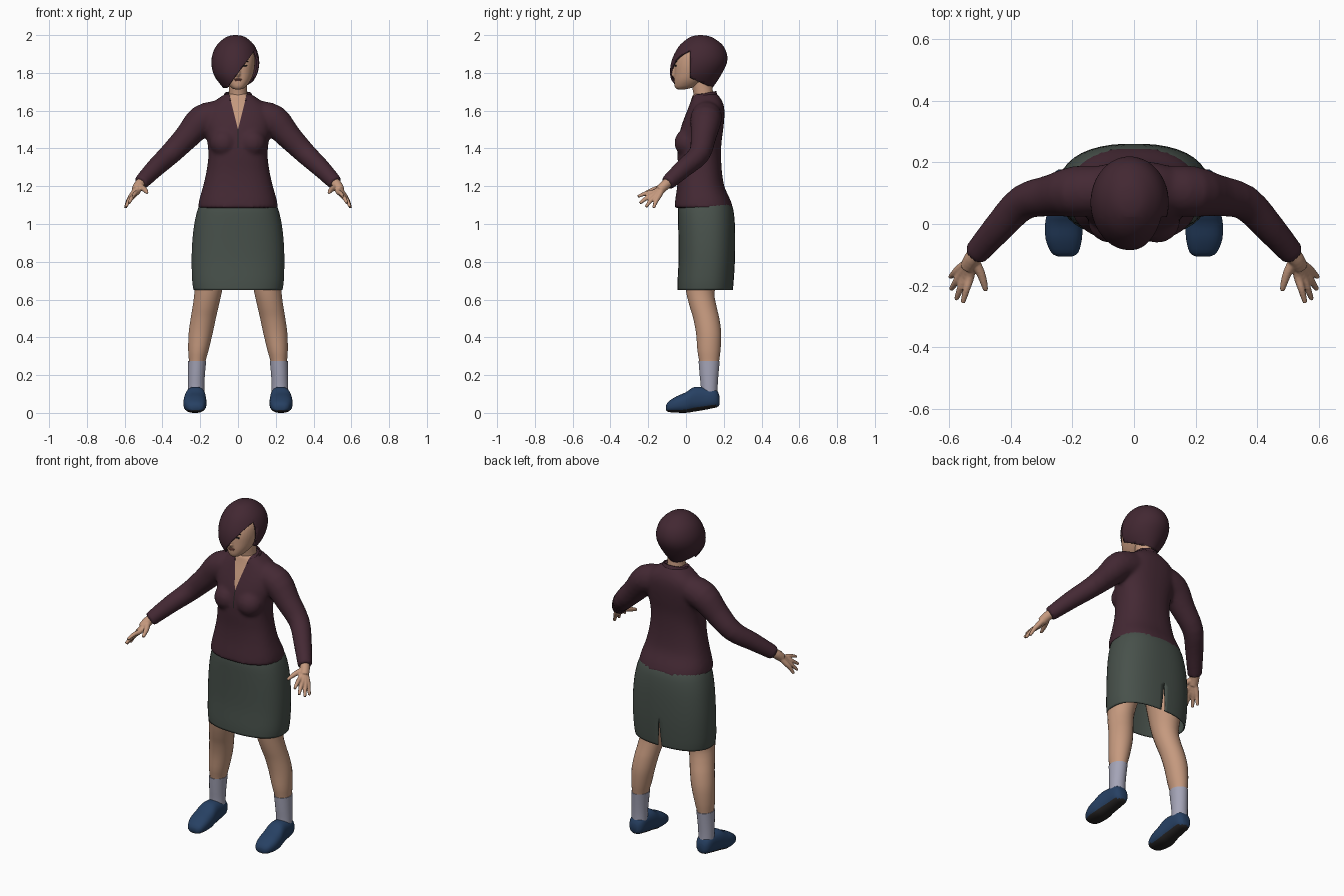
import bpy, bmesh, math
from mathutils import Vector, Matrix

if "Cube" in bpy.data.objects:
    bpy.data.objects.remove(bpy.data.objects["Cube"])


def mat(name, *rgb):
    m = bpy.data.materials.new(name)
    m.diffuse_color = (*rgb, 1)
    m.use_nodes = True
    m.node_tree.nodes["Principled BSDF"].inputs["Base Color"].default_value = m.diffuse_color
    return m


MAROON = mat("maroon cloth", .058, .022, .034)
HAIR = mat("dark maroon hair", .055, .021, .032)
SKIRT = mat("grey green", .064, .082, .070)
SKIN = mat("skin", .56, .32, .21)
SOCK = mat("pale lilac grey", .37, .37, .47)
SHOE = mat("navy blue", .020, .052, .125)
DARK = mat("near black", .020, .018, .018)
LIPS = mat("lip red", .33, .12, .09)


def resample(rows, k=3):
    """Catmull-Rom smoothing of rows of numbers."""
    out, n = [], len(rows)
    for i in range(n - 1):
        a, b, c, d = (rows[min(max(j, 0), n - 1)] for j in range(i - 1, i + 3))
        for s in range(k):
            t = s / k
            out.append([.5 * (2 * q + (r - p) * t + (2 * p - 5 * q + 4 * r - u) * t * t
                              + (3 * q - p - 3 * r + u) * t ** 3)
                        for p, q, r, u in zip(a, b, c, d)])
    return out + [list(rows[-1])]


def skin_rings(bm, rings, caps):
    vs = [[bm.verts.new(p) for p in ring] for ring in rings]
    n = len(vs[0])
    for a, b in zip(vs, vs[1:]):
        for i in range(n):
            bm.faces.new((a[i], a[(i + 1) % n], b[(i + 1) % n], b[i]))
    if caps:
        bm.faces.new(vs[0][::-1])
        bm.faces.new(vs[-1])


def loft(bm, rows, seg=32, power=2.0, axis='z', caps=True, k=3):
    """Rows are (position, x centre, half width, low, high) along an axis."""
    rings = []
    for t, cx, hw, lo, hi in resample(rows, k):
        ring = []
        for i in range(seg):
            a = 2 * math.pi * (i + .5) / seg
            c, s = math.cos(a), math.sin(a)
            x = cx + hw * math.copysign(abs(c) ** (2 / power), c)
            w = (lo + hi) / 2 + (hi - lo) / 2 * math.copysign(abs(s) ** (2 / power), s)
            ring.append((x, w, t) if axis == 'z' else (x, t, w))
        rings.append(ring)
    skin_rings(bm, rings, caps)


def tube(bm, pts, seg=16):
    """Round limb through (x, y, z, radius) points."""
    pts = resample(pts)
    rings = []
    for i, p in enumerate(pts):
        d = Vector(pts[min(i + 1, len(pts) - 1)][:3]) - Vector(pts[max(i - 1, 0)][:3])
        u = d.cross((0, 0, 1)).normalized()
        v = d.cross(u).normalized()
        rings.append([Vector(p[:3]) + p[3] * (u * math.cos(6.28318 * j / seg) + v * math.sin(6.28318 * j / seg))
                      for j in range(seg)])
    skin_rings(bm, rings, True)


def ball(bm, pos, size, seg=20):
    bmesh.ops.create_uvsphere(bm, u_segments=seg, v_segments=seg // 2, radius=1,
                              matrix=Matrix.Translation(pos) @ Matrix.Diagonal((*size, 1)))


def cut(bm, co, no, where=lambda c: True):
    """Slice new edges along a plane, only through the chosen faces."""
    faces = [f for f in bm.faces if where(f.calc_center_median())]
    geom = faces + list({e for f in faces for e in f.edges}) + list({v for f in faces for v in f.verts})
    bmesh.ops.bisect_plane(bm, geom=geom, plane_co=co, plane_no=no, dist=1e-5)


def remove(bm, rule):
    bmesh.ops.delete(bm, geom=[f for f in bm.faces if rule(f.calc_center_median())], context='FACES')


def finish(bm, name, *mats, flip=False, angle=45):
    if flip:
        bmesh.ops.scale(bm, vec=(-1, 1, 1), verts=bm.verts)
    bmesh.ops.recalc_face_normals(bm, faces=bm.faces)
    me = bpy.data.meshes.new(name)
    bm.to_mesh(me)
    bm.free()
    for m in mats:
        me.materials.append(m)
    me.polygons.foreach_set("use_smooth", [True] * len(me.polygons))
    me.set_sharp_from_angle(angle=math.radians(angle))
    ob = bpy.data.objects.new(name, me)
    bpy.context.collection.objects.link(ob)
    return ob


def fuse(bm, voxel, rounds):
    """Merge overlapping closed pieces into one smooth skin."""
    ob = finish(bm, "fuse")
    m = ob.modifiers.new("merge", 'REMESH')
    m.mode, m.voxel_size = 'VOXEL', voxel
    s = ob.modifiers.new("soften", 'SMOOTH')
    s.factor, s.iterations = .5, rounds
    bpy.context.view_layer.update()
    me = bpy.data.meshes.new_from_object(ob.evaluated_get(bpy.context.evaluated_depsgraph_get()))
    out = bmesh.new()
    out.from_mesh(me)
    bpy.data.objects.remove(ob)
    return out


def thicken(ob, t):
    m = ob.modifiers.new("thickness", 'SOLIDIFY')
    m.thickness, m.offset = t, -1


# Shirt: torso, bust and sleeves fused together
bm = bmesh.new()
loft(bm, [(1.085, 0, .212, -.062, .25), (1.13, 0, .205, -.057, .234), (1.2, 0, .185, -.047, .203),
          (1.28, 0, .167, -.042, .19), (1.36, 0, .157, -.045, .186), (1.43, 0, .162, -.043, .188),
          (1.5, 0, .175, -.03, .197), (1.56, 0, .18, -.01, .203), (1.61, 0, .165, .01, .203),
          (1.65, 0, .125, .025, .192), (1.69, 0, .066, .037, .165)], power=2.4)
for s in (-1, 1):
    ball(bm, (s * .075, .008, 1.43), (.075, .07, .075))
    tube(bm, [(s * .1, .11, 1.575, .08), (s * .19, .105, 1.548, .083), (s * .27, .092, 1.462, .068),
              (s * .36, .07, 1.37, .058), (s * .44, -.012, 1.295, .05), (s * .517, -.1, 1.215, .04)], 20)
bm = fuse(bm, .011, 5)
# Open V neck and the front closing below it
front = lambda c: c.y < .07 and abs(c.x) < .09 and c.z > 1.38
for s in (-1, 1):
    cut(bm, (0, 0, 1.5), (s, 0, -.25), front)
    cut(bm, (s * .003, 0, 0), (1, 0, 0), front)
for f in bm.faces:
    c = f.calc_center_median()
    if front(c):
        if abs(c.x) < (c.z - 1.5) * .25:
            f.material_index = 1
        elif abs(c.x) < .003 and c.z > 1.4:
            f.material_index = 2
finish(bm, "shirt", MAROON, SKIN, DARK, angle=60)

# Collar
bm = bmesh.new()
loft(bm, [(1.655, 0, .092, .02, .18), (1.68, 0, .077, .026, .168), (1.705, 0, .068, .034, .16)], caps=False)
for s in (-1, 1):
    cut(bm, (0, 0, 1.5), (s, 0, -.25), lambda c: c.y < .08)
remove(bm, lambda c: c.y < .08 and abs(c.x) < (c.z - 1.5) * .25)
cut(bm, (0, .04, 1.68), (0, -.2, 1))
remove(bm, lambda c: c.z > 1.68 + .2 * (c.y - .04))
thicken(finish(bm, "collar", MAROON), .008)

# Skirt with a slit at the back
bm = bmesh.new()
loft(bm, [(1.13, 0, .19, -.03, .23), (1.08, 0, .213, -.042, .25), (1.0, 0, .232, -.042, .259),
          (.9, 0, .243, -.04, .261), (.8, 0, .246, -.04, .259), (.7, 0, .243, -.045, .253),
          (.65, 0, .236, -.045, .248)], seg=40, power=2.4, caps=False)
back = lambda c: c.y > .15 and c.z < .85 and abs(c.x) < .06
for s in (-1, 1):
    cut(bm, (0, 0, .83), (s, 0, .07), back)
remove(bm, lambda c: back(c) and abs(c.x) < (.83 - c.z) * .07)
thicken(finish(bm, "skirt", SKIRT), .006)

for flip, side in ((False, "left"), (True, "right")):
    # Leg
    bm = bmesh.new()
    loft(bm, [(.09, .222, .038, .084, .16), (.2, .22, .041, .076, .168), (.27, .216, .044, .07, .175),
              (.33, .21, .054, .06, .183), (.42, .198, .064, .053, .187), (.5, .184, .067, .038, .177),
              (.56, .172, .069, .02, .163), (.64, .158, .073, 0, .152), (.75, .145, .085, -.015, .18),
              (.92, .11, .09, -.02, .2)], seg=24)
    finish(bm, side + "_leg", SKIN, flip=flip)
    # Sock
    bm = bmesh.new()
    loft(bm, [(.09, .222, .044, .078, .168), (.14, .222, .044, .078, .168), (.2, .22, .045, .072, .172),
              (.275, .216, .048, .066, .179)], seg=24)
    finish(bm, side + "_sock", SOCK, flip=flip)
    # Shoe with dark sole
    bm = bmesh.new()
    loft(bm, [(-.106, .224, .022, .014, .04), (-.093, .225, .044, .005, .06), (-.05, .228, .059, .001, .088),
              (0, .228, .061, 0, .11), (.04, .226, .056, .006, .136), (.09, .224, .051, .014, .138),
              (.14, .223, .048, .024, .133), (.165, .223, .038, .03, .118), (.177, .223, .022, .042, .09)],
         seg=24, power=2.5, axis='y')
    bmesh.ops.recalc_face_normals(bm, faces=bm.faces)
    for f in bm.faces:
        f.material_index = int(f.normal.z < -.6)
    finish(bm, side + "_shoe", SHOE, DARK, flip=flip)
    # Hand: palm, four fingers, thumb
    bm = bmesh.new()
    tube(bm, [(.502, -.083, 1.23, .026), (.525, -.112, 1.205, .027), (.54, -.14, 1.178, .025)])
    for base, tip in (((.532, -.168, 1.168), (.556, -.255, 1.145)), ((.548, -.168, 1.156), (.577, -.244, 1.11)),
                      ((.56, -.16, 1.148), (.594, -.212, 1.09)), ((.566, -.145, 1.146), (.597, -.172, 1.085))):
        mid = [(a + b) / 2 for a, b in zip(base, tip)]
        mid[2] += .006
        tube(bm, [(.53, -.12, 1.195, .017), (*base, .015), (*mid, .012), (*tip, .008)], 10)
    tube(bm, [(.522, -.115, 1.2, .018), (.5, -.155, 1.187, .015), (.488, -.19, 1.175, .012),
              (.481, -.217, 1.165, .008)], 10)
    finish(fuse(bm, .0045, 2), side + "_hand", SKIN, flip=flip)

# Neck
bm = bmesh.new()
loft(bm, [(1.62, 0, .06, .035, .15), (1.68, 0, .05, .04, .145), (1.73, 0, .048, .032, .14),
          (1.8, 0, .05, .03, .14)], seg=24)
finish(bm, "neck", SKIN)

# Head with nose
bm = bmesh.new()
loft(bm, [(1.713, 0, .022, -.05, .0), (1.728, 0, .043, -.06, .05), (1.76, 0, .067, -.063, .1),
          (1.8, 0, .083, -.062, .15), (1.85, 0, .09, -.058, .17), (1.9, 0, .086, -.04, .17),
          (1.95, 0, .055, 0, .13)], seg=32, power=2.2)
tube(bm, [(0, -.05, 1.845, .007), (0, -.06, 1.82, .01), (0, -.068, 1.795, .013), (0, -.06, 1.785, .01)], 12)
finish(fuse(bm, .006, 3), "head", SKIN)

# Facial details
bm = bmesh.new()
ball(bm, (0, -.061, 1.766), (.022, .006, .004), 12)
ball(bm, (0, -.061, 1.76), (.018, .006, .004), 12)
finish(bm, "lips", LIPS)
bm = bmesh.new()
for s in (-1, 1):
    ball(bm, (s * .036, -.054, 1.838), (.014, .004, .0045), 12)
    ball(bm, (s * .038, -.051, 1.86), (.019, .004, .003), 12)
finish(bm, "eyes_and_brows", DARK)

# Bobbed hair with a diagonal fringe
bm = bmesh.new()
loft(bm, [(2.0, -.012, .008, .07, .085), (1.99, -.012, .05, .022, .135), (1.95, -.013, .097, -.03, .192),
          (1.9, -.014, .121, -.062, .217), (1.85, -.014, .127, -.08, .216), (1.8, -.014, .118, -.085, .192),
          (1.76, -.014, .097, -.077, .168), (1.72, -.014, .066, -.055, .14)], seg=44, caps=False)
fringe = lambda c: c.z - 1.73 - 1.36 * (c.x + .05)
nape = lambda c: c.z - 1.77 + .45 * (c.y - .03)
cut(bm, (-.05, 0, 1.73), (-1.36, 0, 1), lambda c: c.y < .05)
cut(bm, (0, .022, 0), (0, 1, 0))
cut(bm, (0, .03, 1.77), (0, .45, 1), lambda c: c.y > .022)
remove(bm, lambda c: (c.y < .022 and fringe(c) < 0) or (c.y > .022 and nape(c) < 0))
bmesh.ops.holes_fill(bm, edges=[e for e in bm.edges if e.is_boundary and all(v.co.z > 1.99 for v in e.verts)])
thicken(finish(bm, "hair", HAIR), .01)
